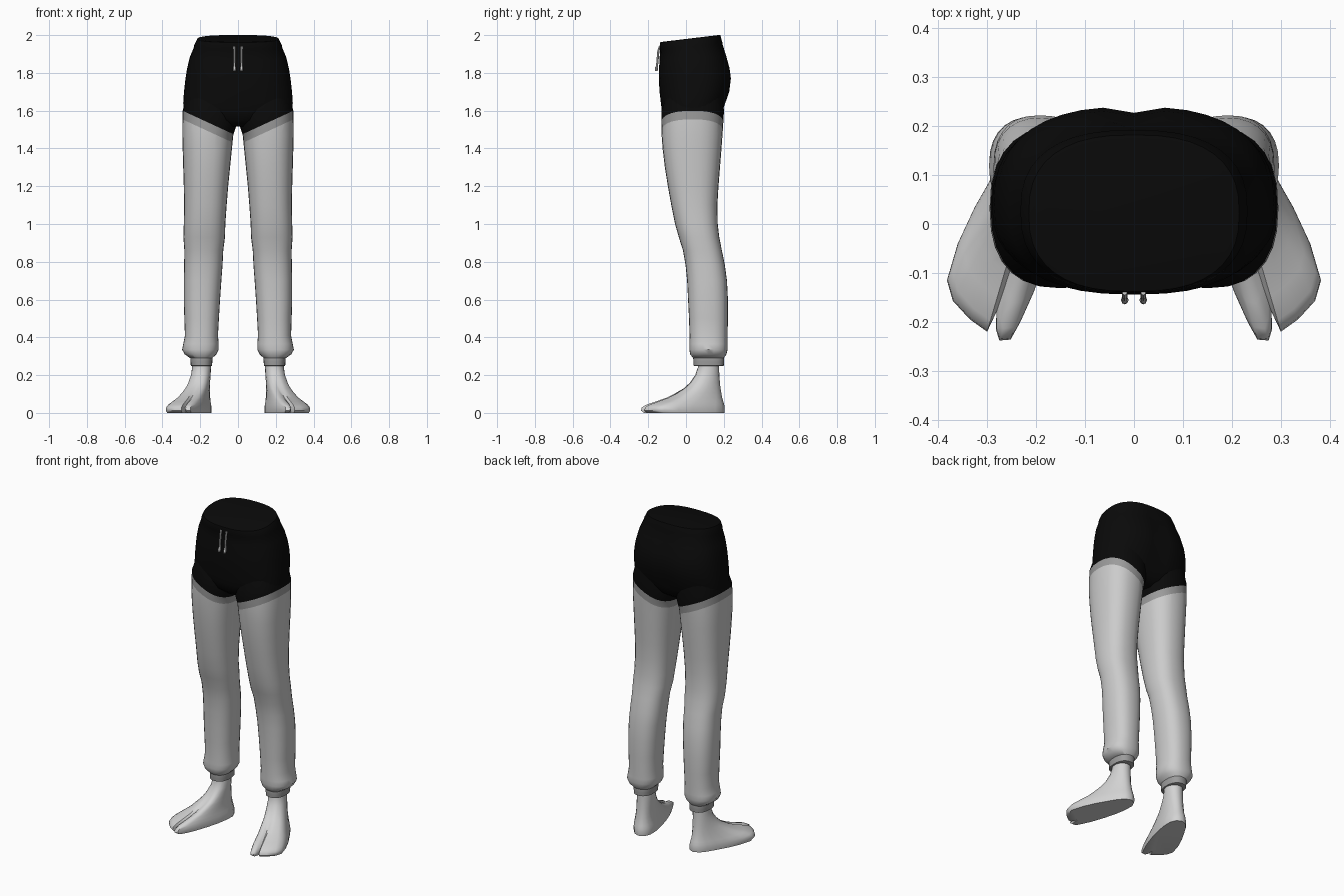
import bpy, bmesh, math
from mathutils import Vector


def material(name, value):
    m = bpy.data.materials.new(name)
    m.diffuse_color = (value, value, value, 1)
    return m


BLACK = material("black cloth", 0.003)
GREY = material("light grey cloth", 0.6)
TRIM = material("mid grey trim", 0.33)
SKIN = material("pale grey skin", 0.65)


def oval(x0, x1, y0, y1, n=28, power=2.4):
    """Rounded-box outline, counter-clockwise from the back."""
    pts = []
    for i in range(n):
        a = math.pi / 2 + 2 * math.pi * i / n
        c, s = math.cos(a), math.sin(a)
        px = math.copysign(abs(c) ** (2 / power), c)
        py = math.copysign(abs(s) ** (2 / power), s)
        pts.append(((x0 + x1) / 2 + px * (x1 - x0) / 2,
                    (y0 + y1) / 2 + py * (y1 - y0) / 2))
    return pts


def loft(rings):
    """Skin a stack of rings (top to bottom) and cap both ends."""
    bm = bmesh.new()
    loops = [[bm.verts.new(p) for p in r] for r in rings]
    n = len(loops[0])
    for a, b in zip(loops, loops[1:]):
        for i in range(n):
            j = (i + 1) % n
            bm.faces.new((a[i], b[i], b[j], a[j]))
    bm.faces.new(loops[0])
    bm.faces.new(loops[-1][::-1])
    bmesh.ops.recalc_face_normals(bm, faces=bm.faces)
    return bm


def finish(bm, name, mats, mirror=True, angle=40):
    mesh = bpy.data.meshes.new(name)
    bm.to_mesh(mesh)
    bm.free()
    ob = bpy.data.objects.new(name, mesh)
    bpy.context.collection.objects.link(ob)
    for m in mats:
        mesh.materials.append(m)
    bpy.ops.object.select_all(action='DESELECT')
    bpy.context.view_layer.objects.active = ob
    ob.select_set(True)
    bpy.ops.object.shade_smooth_by_angle(angle=math.radians(angle))
    if mirror:
        ob.modifiers.new("mirror", 'MIRROR').use_mirror_merge = False
    return ob


# Shorts body: z, half width, front y, back y, tilt of the ring
rings = []
for z, w, y0, y1, tilt in [
        (1.982, 0.205, -0.128, 0.175, 0.12), (1.98, 0.215, -0.138, 0.182, 0.12),
        (1.945, 0.232, -0.140, 0.192, 0.10), (1.938, 0.232, -0.137, 0.192, 0.10),
        (1.88, 0.256, -0.140, 0.215, 0.06), (1.82, 0.270, -0.143, 0.233, 0.02),
        (1.77, 0.278, -0.144, 0.240, 0), (1.70, 0.286, -0.140, 0.231, 0),
        (1.64, 0.290, -0.133, 0.210, 0), (1.60, 0.288, -0.128, 0.196, 0),
        (1.55, 0.165, -0.112, 0.170, 0), (1.515, 0.05, -0.07, 0.12, 0)]:
    ring = []
    for x, y in oval(-w, w, y0, y1, 40, 2.5):
        # shallow cleft down the back
        if y > 0.1 and 1.55 < z < 1.9:
            y -= 0.013 * math.exp(-(x / 0.035) ** 2)
        ring.append(Vector((x, y, z + tilt * (y - 0.02))))
    rings.append(ring)
finish(loft(rings), "shorts", [BLACK], mirror=False)

# Trouser leg: z, inner x, outer x, front y, back y
rings = []
for z, x0, x1, y0, y1 in [
        (1.70, 0.02, 0.265, -0.10, 0.19), (1.60, 0.003, 0.293, -0.131, 0.201),
        (1.53, 0.006, 0.295, -0.131, 0.197), (1.47, 0.025, 0.295, -0.129, 0.193),
        (1.40, 0.032, 0.293, -0.124, 0.188), (1.30, 0.042, 0.29, -0.112, 0.18),
        (1.20, 0.052, 0.287, -0.096, 0.172), (1.10, 0.060, 0.285, -0.078, 0.166),
        (1.00, 0.067, 0.287, -0.058, 0.168), (0.93, 0.069, 0.289, -0.038, 0.176),
        (0.86, 0.078, 0.284, -0.016, 0.190), (0.78, 0.082, 0.285, -0.002, 0.206),
        (0.70, 0.088, 0.287, 0.006, 0.217), (0.60, 0.095, 0.287, 0.011, 0.222),
        (0.50, 0.101, 0.284, 0.016, 0.222), (0.41, 0.106, 0.281, 0.019, 0.220),
        (0.365, 0.102, 0.290, 0.018, 0.220), (0.335, 0.102, 0.296, 0.018, 0.220),
        (0.31, 0.115, 0.282, 0.022, 0.214), (0.29, 0.136, 0.253, 0.038, 0.20)]:
    rings.append([(x, y, z) for x, y in oval(x0, x1, y0, y1)])
bm = loft(rings)
# slanted hem of the shorts and the trim band beneath it
normal = Vector((-0.42, 0, 0.91)).normalized()
hem, trim = Vector((0.29, 0, 1.598)), Vector((0.29, 0, 1.552))
for co in (hem, trim):
    bmesh.ops.bisect_plane(bm, geom=bm.verts[:] + bm.edges[:] + bm.faces[:],
                           plane_co=co, plane_no=normal)
for f in bm.faces:
    c = f.calc_center_median()
    if (c - hem).dot(normal) > 0:
        f.material_index = 1
    elif (c - trim).dot(normal) > 0:
        f.material_index = 2
finish(bm, "trouser_leg", [GREY, BLACK, TRIM])

# Ankle cuff
rings = [[(x, y, z) for x, y in oval(0.135 + d, 0.252 - d, 0.038 + d, 0.202 - d)]
         for z, d in [(0.31, 0.004), (0.295, 0), (0.27, 0.001), (0.25, 0.002), (0.247, 0.01)]]
finish(loft(rings), "ankle_cuff", [TRIM])

# Foot: sole outline with a split big toe, blended upward into the ankle
sole = [(0.19, 0.205), (0.157, 0.19), (0.140, 0.15), (0.142, 0.09), (0.155, 0.02),
        (0.177, -0.06), (0.205, -0.14), (0.232, -0.20), (0.252, -0.236), (0.275, -0.238),
        (0.282, -0.215), (0.281, -0.18), (0.300, -0.22), (0.335, -0.195), (0.370, -0.157),
        (0.382, -0.115), (0.360, -0.04), (0.325, 0.035), (0.288, 0.10), (0.255, 0.155),
        (0.225, 0.19)]
ankle = oval(0.143, 0.243, 0.062, 0.175, len(sole), 2.1)
rings = []
for z, f in [(0.29, 0), (0.24, 0), (0.20, 0.05), (0.16, 0.15), (0.13, 0.26), (0.105, 0.40),
             (0.08, 0.56), (0.06, 0.75), (0.042, 0.92), (0.028, 0.99), (0.012, 1.0), (0, 0.95)]:
    rings.append([(a[0] + f * (s[0] - a[0]), a[1] + f * (s[1] - a[1]), z)
                  for a, s in zip(ankle, sole)])
finish(loft(rings), "foot", [SKIN], angle=50)

# Drawcord ends hanging from the waistband
rings = []
for z, y, r in [(1.94, -0.140, 0.005), (1.91, -0.147, 0.006), (1.86, -0.151, 0.0055),
                (1.835, -0.154, 0.006), (1.83, -0.155, 0.008), (1.81, -0.157, 0.007)]:
    rings.append([(x, py, z) for x, py in oval(0.019 - r, 0.019 + r, y - r, y + r, 8, 2)])
finish(loft(rings), "drawcord", [GREY])
